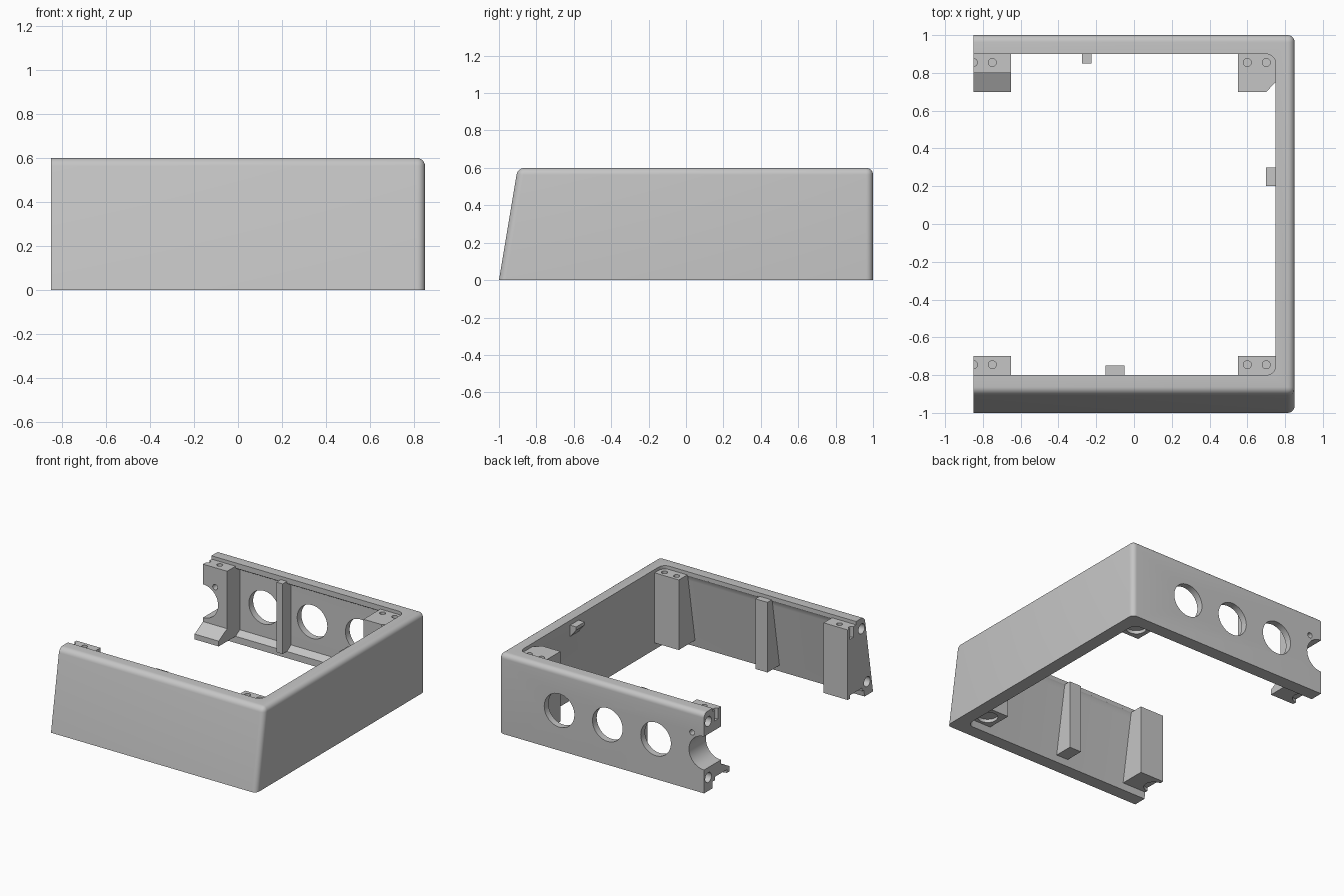
import bpy, bmesh, math
from mathutils import Matrix

cube = bpy.data.objects.get("Cube")
if cube:
    bpy.data.objects.remove(cube, do_unlink=True)

grey = bpy.data.materials.new("plain_grey")
grey.use_nodes = True
colour = (0.56, 0.56, 0.56, 1)
grey.diffuse_color = colour
grey.node_tree.nodes["Principled BSDF"].inputs["Base Color"].default_value = colour

LEFT, INNER, OUTER = -0.85, 0.75, 0.85    # open end, inside and outside of side wall
LOW, HIGH = 0.05, 0.575                   # bottom and top of posts and ribs


def to_object(name, bm):
    bmesh.ops.recalc_face_normals(bm, faces=bm.faces[:])
    mesh = bpy.data.meshes.new(name)
    bm.to_mesh(mesh)
    bm.free()
    mesh.materials.append(grey)
    obj = bpy.data.objects.new(name, mesh)
    bpy.context.collection.objects.link(obj)
    return obj


def loft(name, loops):
    """Closed solid through matching loops of points."""
    bm = bmesh.new()
    rings = [[bm.verts.new(p) for p in loop] for loop in loops]
    n = len(rings[0])
    for a, b in zip(rings, rings[1:]):
        for i in range(n):
            j = (i + 1) % n
            bm.faces.new((a[i], a[j], b[j], b[i]))
    bm.faces.new(rings[0])
    bm.faces.new(rings[-1])
    return to_object(name, bm)


def extrude_x(name, x0, x1, yz):
    return loft(name, [[(x, y, z) for y, z in yz] for x in (x0, x1)])


def cylinder(x, y, z, radius, length, axis):
    bm = bmesh.new()
    turn = {"X": Matrix.Rotation(math.pi / 2, 4, "Y"),
            "Y": Matrix.Rotation(math.pi / 2, 4, "X"), "Z": Matrix()}[axis]
    bmesh.ops.create_cone(bm, cap_ends=True, segments=40, radius1=radius, radius2=radius,
                          depth=length, matrix=Matrix.Translation((x, y, z)) @ turn)
    obj = to_object("cutter", bm)
    obj.hide_render = True
    return obj


def cut(obj, cutters):
    for c in cutters:
        mod = obj.modifiers.new("cut", "BOOLEAN")
        mod.operation, mod.solver, mod.object = "DIFFERENCE", "EXACT", c
    graph = bpy.context.evaluated_depsgraph_get()
    mesh = bpy.data.meshes.new_from_object(obj.evaluated_get(graph))
    obj.modifiers.clear()
    obj.data = mesh


# Outer block with a leaning front and rounded outer edges
shell = extrude_x("wall_shell", LEFT, OUTER, [(-1, 0), (-0.9, 0.6), (1, 0.6), (1, 0)])
bm = bmesh.new()
bm.from_mesh(shell.data)


def on_outer_edge(a, b):
    on_top = min(a.z, b.z) > 0.59
    on_side = min(a.x, b.x) > 0.84
    return (on_top and max(a.x, b.x) > LEFT + 0.01) or (on_side and abs(a.z - b.z) > 0.3)


edges = [e for e in bm.edges if on_outer_edge(*[v.co for v in e.verts])]
bmesh.ops.bevel(bm, geom=edges, offset=0.037, segments=6, profile=0.5, affect="EDGES")
bm.to_mesh(shell.data)
bm.free()


# Inside space: rounded corners, back wall thinned between chamfered rims
def inside_loop(z, front, back):
    r = 0.05
    pts = [(-1.2, front, z)]
    for cy, start in ((front + r, -90), (back - r, 0)):
        for k in range(6):
            a = math.radians(start + 18 * k)
            pts.append((INNER - r + r * math.cos(a), cy + r * math.sin(a), z))
    return pts + [(-1.2, back, z)]


inside = loft("inside_cutter", [inside_loop(*layer) for layer in (
    (-0.06, -0.91, 0.9), (0.05, -0.892, 0.9), (0.08, -0.887, 0.95), (0.53, -0.812, 0.95),
    (0.56, -0.807, 0.9), (0.57, -0.8, 0.9), (0.7, -0.8, 0.9))])

# Large openings in the back wall, the last one cut by the open end
back_cuts = [cylinder(x, 0.95, 0.3, 0.125, 0.7, "Y") for x in (0.35, -0.05, -0.45, LEFT)]
back_cuts.append(cylinder(-0.75, 0.95, 0.43, 0.02, 0.7, "Y"))
# Screw holes in the open end
end_cuts = [cylinder(LEFT, y, z, 0.037, 0.2, "X") for y, z in (
    (0.95, 0.52), (0.95, 0.1), (-0.865, 0.52), (-0.93, 0.1))]
cut(shell, [inside] + back_cuts + end_cuts)

# Screw posts in the corners and at the open end
front_yz = [(-0.7, LOW), (-0.7, HIGH), (-0.95 + HIGH / 6, HIGH), (-0.95 + LOW / 6, LOW)]
foot_yz = [(0.7, LOW), (0.7, 0.09), (0.8, 0.145), (0.8, HIGH), (0.96, HIGH), (0.96, LOW)]
corner_xy = [(0.55, 0.7), (0.7, 0.7), (0.75, 0.75), (0.81, 0.75), (0.81, 0.96), (0.55, 0.96)]
# Each with the start of its screw hole pair and the centre of its bottom recess
posts = [
    (extrude_x("front_right_post", LEFT, -0.65, front_yz), (LEFT, -0.745), (LEFT, -0.8)),
    (extrude_x("front_left_post", 0.55, INNER + 0.04, front_yz), (0.6, -0.745), (0.65, -0.8)),
    (extrude_x("back_right_post", LEFT, -0.65, foot_yz), (LEFT, 0.855), (LEFT, 0.8)),
    (loft("back_left_post", [[(x, y, z) for x, y in corner_xy] for z in (LOW, HIGH)]),
     (0.6, 0.855), (0.65, 0.8)),
]
spare = []
for post, (x, y), recess in posts:
    holes = [cylinder(x + d, y, HIGH, 0.021, 0.16, "Z") for d in (0, 0.1)]
    holes.append(cylinder(*recess, LOW, 0.07, 0.05, "Z"))
    cut(post, holes + end_cuts + (back_cuts if y > 0 else []))
    spare += holes

# Ribs stiffening the front and back walls
extrude_x("front_rib", -0.15, -0.05, [(min(y, -0.75), z) for y, z in front_yz])
extrude_x("back_rib", -0.275, -0.225, [(0.85, LOW), (0.85, HIGH), (0.96, HIGH), (0.96, LOW)])
# Small hook on the side wall
side_xz = [(0.7, 0.565), (0.79, 0.565), (0.79, 0.46), (0.75, 0.48), (0.7, 0.54)]
loft("side_hook", [[(x, y, z) for x, z in side_xz] for y in (0.2, 0.3)])

for c in [inside] + back_cuts + end_cuts + spare:
    bpy.data.objects.remove(c, do_unlink=True)

# Smooth the rounded faces, keep the corners sharp
bpy.ops.object.select_all(action="DESELECT")
for obj in bpy.context.collection.objects:
    if obj.type == "MESH" and grey.name in obj.data.materials:
        obj.select_set(True)
        bpy.context.view_layer.objects.active = obj
bpy.ops.object.shade_smooth_by_angle(angle=math.radians(30))
